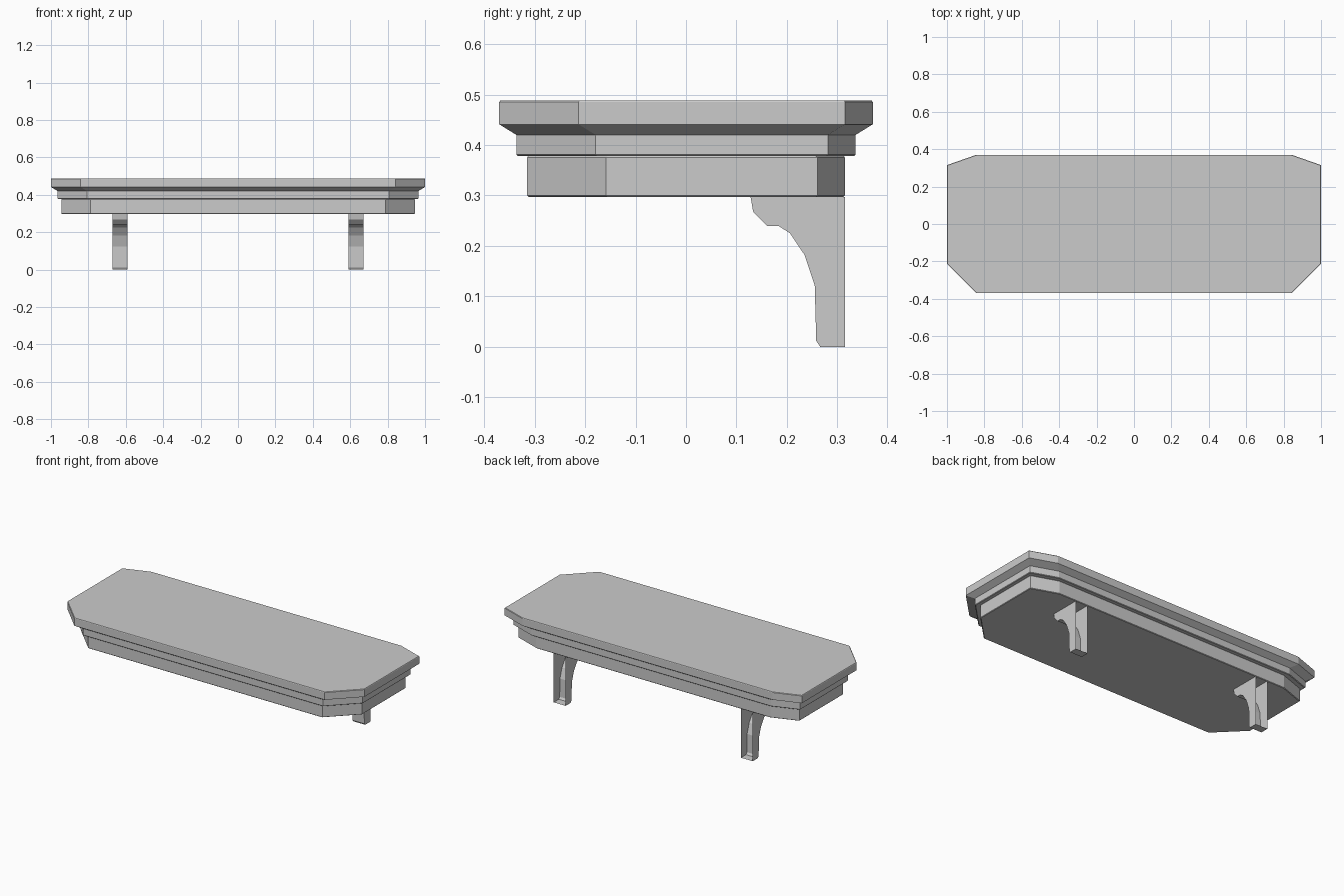
import bpy, bmesh

if "Cube" in bpy.data.objects:
    bpy.data.objects.remove(bpy.data.objects["Cube"])

CUT, BACK_CUT = 0.157, 0.055   # corner cut size; shallower along y at the back


def outline(hx, hy, z):
    """Eight-sided plan outline with deep front and shallow back corners."""
    half = [(hx - CUT, -hy), (hx, -hy + CUT), (hx, hy - BACK_CUT), (hx - CUT, hy)]
    pts = half + [(-x, y) for x, y in reversed(half)]
    return [(x, y, z) for x, y in pts]


def finish(name, bm):
    bmesh.ops.recalc_face_normals(bm, faces=bm.faces)
    me = bpy.data.meshes.new(name)
    bm.to_mesh(me)
    bm.free()
    ob = bpy.data.objects.new(name, me)
    bpy.context.collection.objects.link(ob)
    return ob


def loft(name, levels):
    """Closed solid through outlines given as (half x, half y, z)."""
    bm = bmesh.new()
    rings = [[bm.verts.new(p) for p in outline(*lv)] for lv in levels]
    for a, b in zip(rings, rings[1:]):
        for i in range(8):
            j = (i + 1) % 8
            bm.faces.new((a[i], a[j], b[j], b[i]))
    bm.faces.new(rings[0][::-1])
    bm.faces.new(rings[-1])
    return finish(name, bm)


# Stepped shelf: lower apron, middle moulding, top board with sloped underside
loft("apron", [(.942, .312, .297), (.945, .315, .300), (.945, .315, .375), (.942, .312, .379)])
loft("middle_moulding", [(.962, .333, .378), (.965, .336, .381), (.965, .336, .421)])
loft("top_board", [(.965, .336, .420), (1, .37, .441), (1, .37, .485), (.998, .368, .488)])

# Brackets: curved hollow shells, open at the back and top
PROFILE = [(.315, .297), (.128, .297), (.133, .268), (.160, .240), (.183, .240),
           (.206, .225), (.235, .182), (.255, .122), (.258, .012), (.266, 0), (.315, 0)]


def bracket(name, cx, half_w=.04):
    bm = bmesh.new()
    left = [bm.verts.new((cx - half_w, y, z)) for y, z in PROFILE]
    right = [bm.verts.new((cx + half_w, y, z)) for y, z in PROFILE]
    bm.faces.new(left)
    bm.faces.new(right[::-1])
    for i in range(1, len(PROFILE) - 1):
        bm.faces.new((left[i], right[i], right[i + 1], left[i + 1]))
    return finish(name, bm)


for side, cx in (("left", -.63), ("right", .63)):
    bracket(side + "_bracket", cx)
